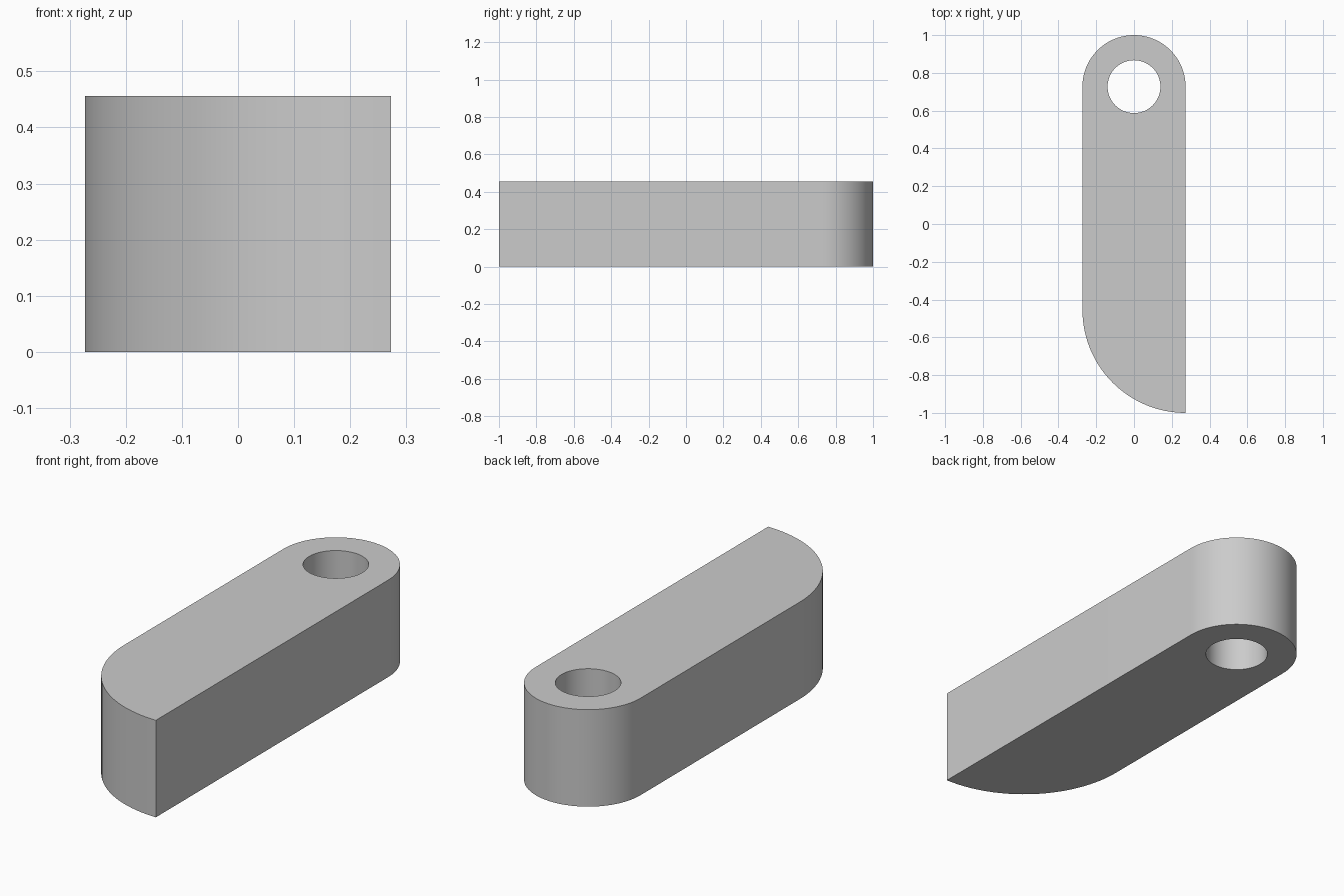
import bpy, bmesh
from math import sin, cos, pi, radians

cube = bpy.data.objects.get("Cube")
if cube:
    bpy.data.objects.remove(cube, do_unlink=True)

HALF_WIDTH, HEIGHT = 0.273, 0.456
EYE_Y = 1 - HALF_WIDTH
HOLE_RADIUS = 0.14
TIP_RADIUS = 2 * HALF_WIDTH


def arc(cx, cy, radius, start, end, steps):
    """Points along an arc, both ends included."""
    angles = [start + (end - start) * i / steps for i in range(steps + 1)]
    return [(cx + radius * cos(a), cy + radius * sin(a)) for a in angles]


def add_loop(bm, points):
    verts = [bm.verts.new((x, y, 0)) for x, y in points]
    return [bm.edges.new((v, verts[i - 1])) for i, v in enumerate(verts)]


# Outline: round eye end, then quarter-round tip
outline = arc(0, EYE_Y, HALF_WIDTH, 0, pi, 48)
outline += arc(HALF_WIDTH, TIP_RADIUS - 1, TIP_RADIUS, pi, 1.5 * pi, 32)
hole = arc(0, EYE_Y, HOLE_RADIUS, 0, 2 * pi, 48)[:-1]

# Fill between outline and hole, then extrude upward
bm = bmesh.new()
edges = add_loop(bm, outline) + add_loop(bm, hole)
bmesh.ops.triangle_fill(bm, edges=edges, use_beauty=True)
result = bmesh.ops.extrude_face_region(bm, geom=bm.faces[:], use_keep_orig=True)
top = [g for g in result["geom"] if isinstance(g, bmesh.types.BMVert)]
bmesh.ops.translate(bm, verts=top, vec=(0, 0, HEIGHT))
bmesh.ops.recalc_face_normals(bm, faces=bm.faces[:])

mesh = bpy.data.meshes.new("lever_arm")
bm.to_mesh(mesh)
bm.free()
arm = bpy.data.objects.new("lever_arm", mesh)
bpy.context.collection.objects.link(arm)

# Plain grey material
grey = bpy.data.materials.new("light_grey")
grey.use_nodes = True
colour = (0.6, 0.6, 0.6, 1)
grey.diffuse_color = colour
grey.node_tree.nodes["Principled BSDF"].inputs["Base Color"].default_value = colour
mesh.materials.append(grey)

# Smooth round walls, keep the rims sharp
bpy.ops.object.select_all(action="DESELECT")
arm.select_set(True)
bpy.context.view_layer.objects.active = arm
bpy.ops.object.shade_smooth_by_angle(angle=radians(30))
